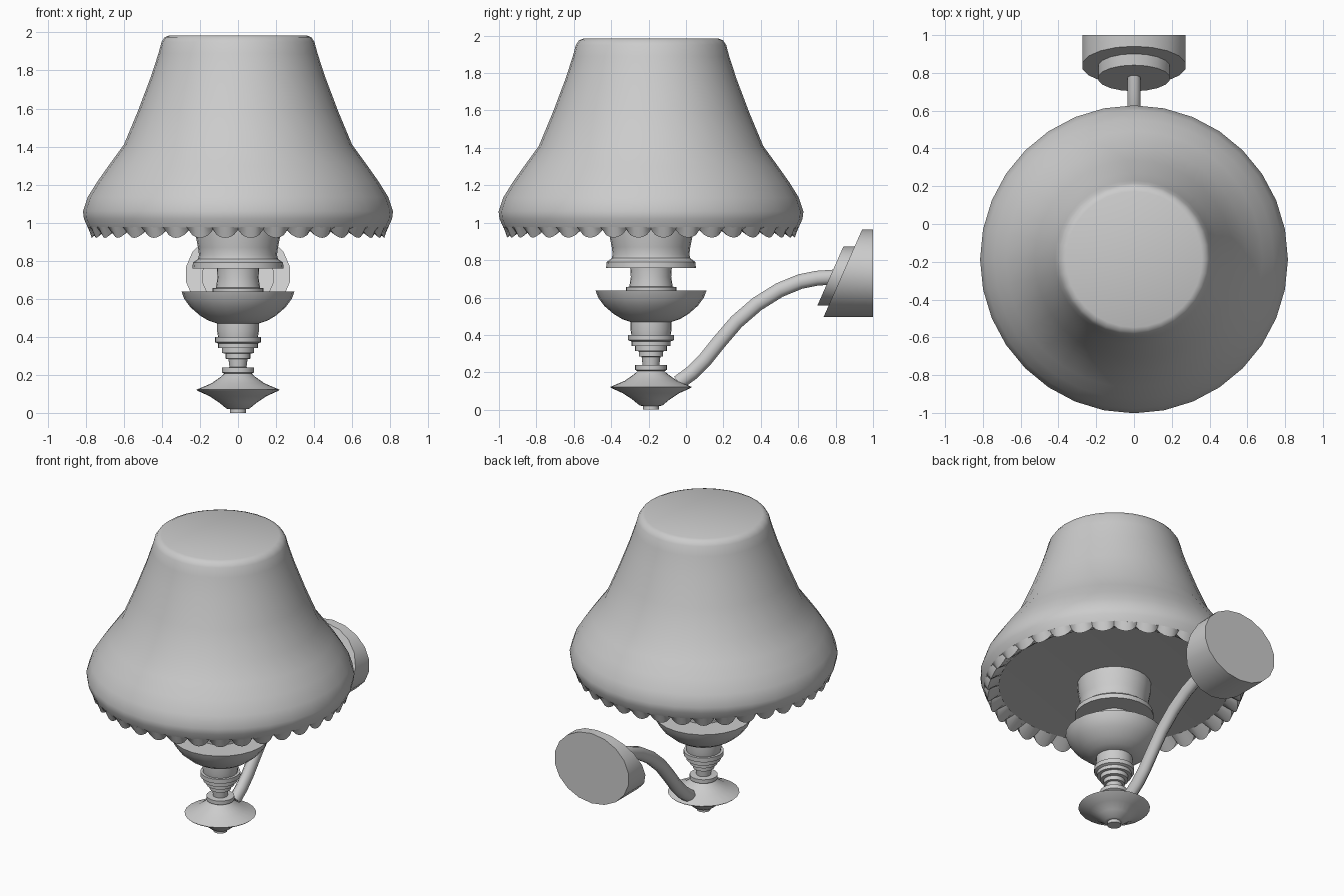
import bpy, bmesh, math
from mathutils import Vector

if "Cube" in bpy.data.objects:
    bpy.data.objects.remove(bpy.data.objects["Cube"])

AXIS_Y = -0.187
TAU = 2 * math.pi


def finish(name, bm, angle=35):
    bmesh.ops.remove_doubles(bm, verts=bm.verts, dist=1e-5)
    bmesh.ops.recalc_face_normals(bm, faces=bm.faces)
    me = bpy.data.meshes.new(name)
    bm.to_mesh(me)
    bm.free()
    me.polygons.foreach_set("use_smooth", [True] * len(me.polygons))
    me.set_sharp_from_angle(angle=math.radians(angle))
    ob = bpy.data.objects.new(name, me)
    bpy.context.collection.objects.link(ob)
    return ob


def loft(bm, rings, caps=True):
    """Skin closed rings of points, optionally capping both ends."""
    vs = [[bm.verts.new(p) for p in ring] for ring in rings]
    n = len(vs[0])
    for a, b in zip(vs, vs[1:]):
        for i in range(n):
            j = (i + 1) % n
            bm.faces.new((a[i], a[j], b[j], b[i]))
    if caps:
        bm.faces.new(vs[0])
        bm.faces.new(vs[-1])


def lathe(name, profile, sides, angle=35):
    bm = bmesh.new()
    loft(bm, [[(r * math.cos(TAU * i / sides), AXIS_Y + r * math.sin(TAU * i / sides), z)
               for i in range(sides)] for r, z in profile])
    return finish(name, bm, angle)


# Bell shade, closed at top
lathe("shade", [(0.36, 1.985), (0.385, 1.975), (0.402, 1.95), (0.418, 1.89), (0.457, 1.77),
                (0.525, 1.59), (0.60, 1.41), (0.68, 1.30), (0.74, 1.215), (0.79, 1.135),
                (0.815, 1.06), (0.81, 1.02), (0.79, 0.975), (0.70, 0.985)], 32, 40)

# Scalloped trim under the shade
SCALLOPS, STEPS = 36, 6
rings = [[], [], []]
for i in range(SCALLOPS * STEPS):
    a = TAU * i / (SCALLOPS * STEPS)
    s = abs(math.sin(math.pi * i / STEPS)) ** 0.65
    for ring, (r, z) in zip(rings, [(0.79, 0.977),
                                    (0.757 + 0.015 * s, 0.962 - 0.042 * s),
                                    (0.70, 0.98)]):
        ring.append((r * math.cos(a), AXIS_Y + r * math.sin(a), z))
bm = bmesh.new()
loft(bm, rings, caps=False)
finish("scalloped_trim", bm, 40)

# Turned lamp body pieces
lathe("socket_collar", [(0.225, 0.985), (0.222, 0.93), (0.21, 0.87), (0.205, 0.83), (0.21, 0.81),
                        (0.237, 0.79), (0.24, 0.758), (0.11, 0.758)], 24)
lathe("upper_neck", [(0.112, 0.77), (0.108, 0.71), (0.116, 0.658), (0.135, 0.655), (0.135, 0.63)], 24)
lathe("bowl", [(0.297, 0.638), (0.283, 0.60), (0.25, 0.555), (0.20, 0.512), (0.155, 0.485),
               (0.11, 0.47)], 24)
lathe("stem", [(0.11, 0.475), (0.11, 0.43), (0.105, 0.40), (0.122, 0.40), (0.122, 0.372),
               (0.105, 0.365), (0.105, 0.342), (0.085, 0.342), (0.085, 0.315), (0.065, 0.312),
               (0.065, 0.285), (0.05, 0.283), (0.045, 0.24), (0.085, 0.238), (0.085, 0.213),
               (0.07, 0.205)], 24)
lathe("base_disc", [(0.07, 0.208), (0.09, 0.19), (0.14, 0.155), (0.218, 0.122), (0.212, 0.116),
                    (0.15, 0.088), (0.10, 0.055), (0.06, 0.022), (0.042, 0.02), (0.042, 0)], 24)

# Curved support arm
path = [Vector((0, y, z)) for y, z in [(-0.04, 0.145), (0.035, 0.20), (0.10, 0.265), (0.18, 0.365),
        (0.27, 0.47), (0.38, 0.565), (0.50, 0.64), (0.61, 0.685), (0.70, 0.703), (0.80, 0.71)]]
rings = []
for k, p in enumerate(path):
    t = (path[min(k + 1, len(path) - 1)] - path[max(k - 1, 0)]).normalized()
    up = Vector((0, -t.z, t.y))
    rings.append([p + Vector((0.038 * math.cos(TAU * (i + .5) / 8), 0, 0))
                  + up * 0.043 * math.sin(TAU * (i + .5) / 8) for i in range(8)])
bm = bmesh.new()
loft(bm, rings)
finish("arm", bm, 50)


# Oval wall mount with slanted front faces
def slanted_oval(name, rx, rz, zc, front, back, back_slope, sides=18):
    bm = bmesh.new()
    def ring(y, slope):
        pts = []
        for i in range(sides):
            a = TAU * (i + 0.5) / sides
            z = rz * math.sin(a)
            pts.append((rx * math.cos(a), y + slope * z, zc + z))
        return pts
    loft(bm, [ring(front, 0.44), ring(back, back_slope)])
    finish(name, bm)


slanted_oval("wall_plate", 0.277, 0.234, 0.7285, 0.838, 1.0, 0)
slanted_oval("mount_boss", 0.192, 0.157, 0.715, 0.772, 0.85, 0.44)
